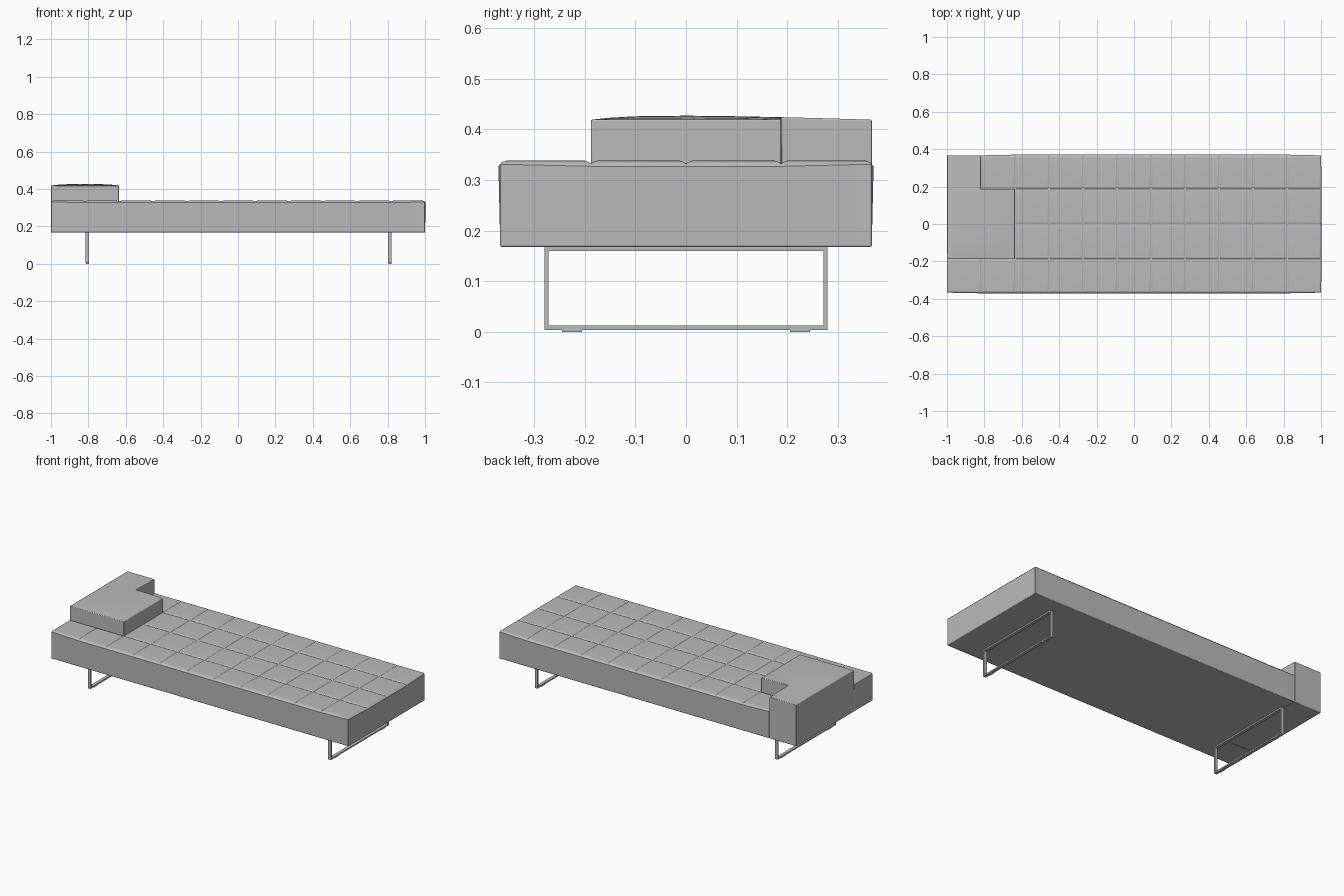
import bpy
import bmesh

cube = bpy.data.objects.get("Cube")
if cube:
    bpy.data.objects.remove(cube, do_unlink=True)

grey = bpy.data.materials.new("soft grey")
grey.use_nodes = True
grey.diffuse_color = (0.5, 0.5, 0.5, 1)
grey.node_tree.nodes["Principled BSDF"].inputs["Base Color"].default_value = (0.5, 0.5, 0.5, 1)

HALF_Y, BOTTOM, SEAM, CROWN = 0.367, 0.168, 0.331, 0.419
STEP = 2 / 11
HEAD_X, BOLSTER_X, ROW = -1 + STEP, -1 + 2 * STEP, 0.188


def cell_sheet(bm, xs, ys, z, keep):
    """Flat sheet of quads on the given grid lines, keeping chosen cells."""
    grid = {}

    def vert(x, y):
        if (x, y) not in grid:
            grid[x, y] = bm.verts.new((x, y, z))
        return grid[x, y]

    for x0, x1 in zip(xs, xs[1:]):
        for y0, y1 in zip(ys, ys[1:]):
            if keep((x0 + x1) / 2, (y0 + y1) / 2):
                bm.faces.new([vert(x0, y0), vert(x1, y0), vert(x1, y1), vert(x0, y1)])
    return list(bm.faces)


def extrude(bm, faces, z, keep_orig=False):
    """Extrude faces to a level height and return the moved faces."""
    out = bmesh.ops.extrude_face_region(bm, geom=faces, use_keep_orig=keep_orig)["geom"]
    for v in out:
        if isinstance(v, bmesh.types.BMVert):
            v.co.z = z
    return [f for f in out if isinstance(f, bmesh.types.BMFace)]


def finish(name, bm, bevel=0.0):
    bmesh.ops.recalc_face_normals(bm, faces=bm.faces)
    mesh = bpy.data.meshes.new(name)
    bm.to_mesh(mesh)
    bm.free()
    mesh.materials.append(grey)
    obj = bpy.data.objects.new(name, mesh)
    bpy.context.collection.objects.link(obj)
    if bevel:
        bpy.ops.object.select_all(action="DESELECT")
        obj.select_set(True)
        bpy.context.view_layer.objects.active = obj
        bpy.ops.object.shade_smooth_by_angle(angle=0.7)
        mod = obj.modifiers.new("soft edges", "BEVEL")
        mod.width, mod.segments = bevel, 2
        mod.limit_method, mod.angle_limit = "ANGLE", 1.1
        obj.modifiers.new("even shading", "WEIGHTED_NORMAL").keep_sharp = True
    return obj


# Tufted mattress, notched where the headrest column stands
bm = bmesh.new()
xs = [-1 + i * STEP for i in range(12)]
ys = [-HALF_Y, -ROW, 0, ROW, HALF_Y]
base = cell_sheet(bm, xs, ys, BOTTOM, lambda x, y: x > HEAD_X or y < -ROW)
tufts = extrude(bm, base, SEAM, keep_orig=True)
bmesh.ops.recalc_face_normals(bm, faces=bm.faces)
for width, rise in ((0.005, 0.004), (0.012, 0.003)):
    bmesh.ops.inset_individual(bm, faces=tufts, thickness=width, depth=rise)
finish("tufted_mattress", bm, 0.003)

# L-shaped headrest: low crowned top, end column reaching down to the base
bm = bmesh.new()
xs = [-1, -0.97, -0.91, HEAD_X, -0.73, -0.67, BOLSTER_X]
ys = [-ROW, -0.15, -0.1, 0, 0.08, ROW, 0.28, HALF_Y]
top = cell_sheet(bm, xs, ys, CROWN, lambda x, y: x < HEAD_X or y < ROW)
top_verts = list(bm.verts)
under = extrude(bm, top, SEAM, keep_orig=True)
extrude(bm, [f for f in under if f.calc_center_median().x < HEAD_X], BOTTOM)
mid_x = (BOLSTER_X - 1) / 2
for v in top_verts:
    across = 1 - abs((v.co.x - mid_x) / (1 + mid_x)) ** 3
    reach = HALF_Y if v.co.y > 0 else ROW
    along = 1 - abs(v.co.y / reach) ** (1.5 if v.co.y > 0 else 3)
    v.co.z += 0.008 * max(across, 0) * max(along, 0)
finish("headrest", bm, 0.003)


def add_box(bm, x, y, z, size):
    new = bmesh.ops.create_cube(bm, size=1)["verts"]
    bmesh.ops.scale(bm, vec=size, verts=new)
    bmesh.ops.translate(bm, vec=(x, y, z), verts=new)


# Flat-bar sled legs with small floor pads
LEG_Y, BAR, FLOOR = 0.28, 0.008, 0.004
for name, x in (("right_leg", -0.805), ("left_leg", 0.812)):
    bm = bmesh.new()
    for z in (FLOOR + BAR / 2, BOTTOM - BAR / 2):
        add_box(bm, x, 0, z, (0.019, 2 * LEG_Y, BAR))
    for side in (-1, 1):
        add_box(bm, x, side * (LEG_Y - BAR / 2), (FLOOR + BOTTOM) / 2,
                (0.019, BAR, BOTTOM - FLOOR - 2 * BAR))
    finish(name + "_frame", bm)
    bm = bmesh.new()
    for side in (-1, 1):
        add_box(bm, x, side * 0.225, FLOOR / 2, (0.016, 0.04, FLOOR))
    finish(name + "_pads", bm)
